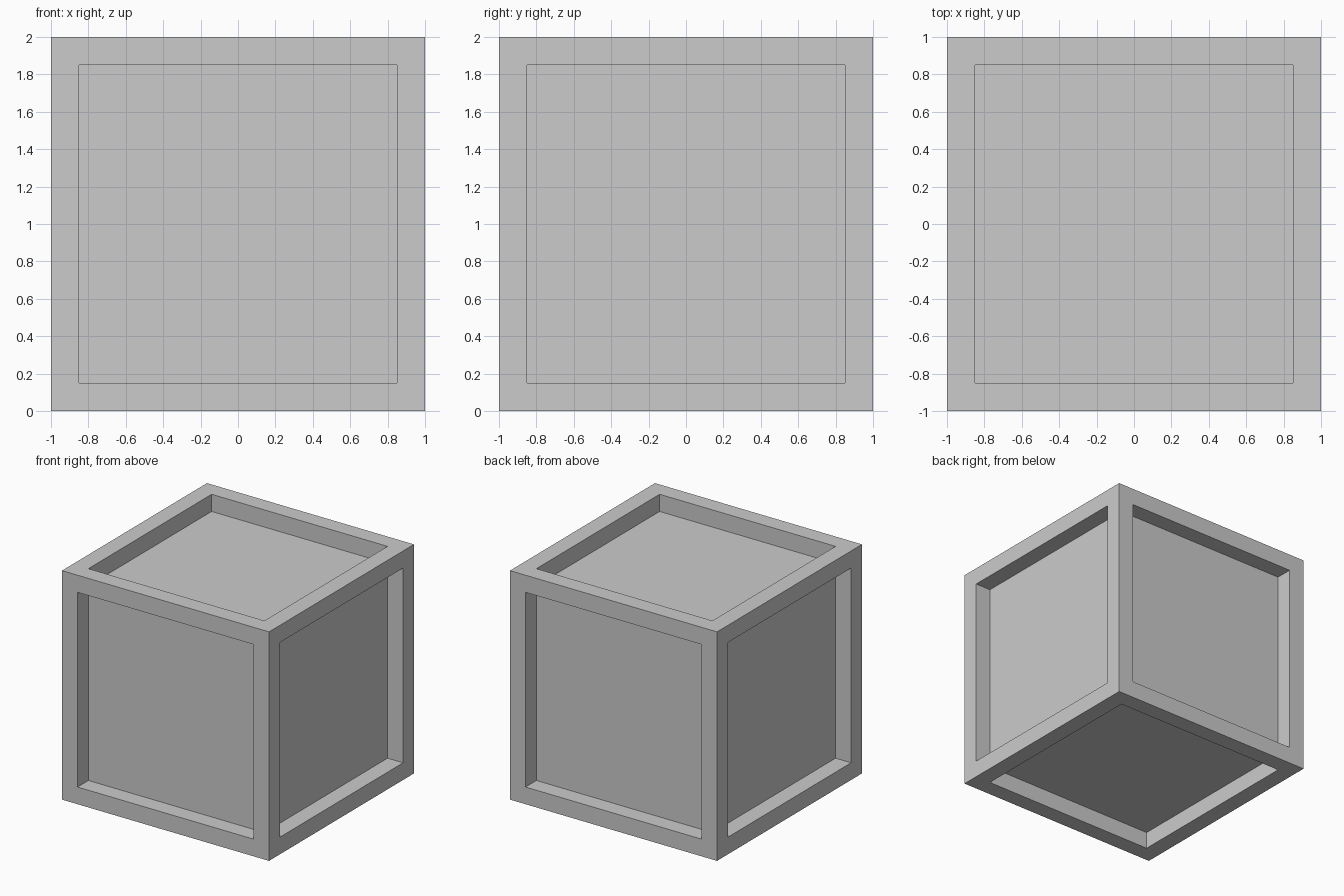
import bpy, bmesh
from mathutils import Matrix

if "Cube" in bpy.data.objects:
    bpy.data.objects.remove(bpy.data.objects["Cube"])

SIZE, FRAME, DEPTH = 2.0, 0.15, 0.15

# Crate: cube with a square recessed panel in each of its six sides
bm = bmesh.new()
bmesh.ops.create_cube(bm, size=SIZE, matrix=Matrix.Translation((0, 0, SIZE / 2)))
panels = list(bm.faces)

# Frame border around each panel
bmesh.ops.inset_individual(bm, faces=panels, thickness=FRAME, use_even_offset=True)

# Sink the panels straight inward
for panel in panels:
    inward = -panel.normal.copy() * DEPTH
    sunk = bmesh.ops.extrude_discrete_faces(bm, faces=[panel])["faces"][0]
    bmesh.ops.translate(bm, verts=list(sunk.verts), vec=inward)

bm.normal_update()
mesh = bpy.data.meshes.new("crate")
bm.to_mesh(mesh)
bm.free()
bpy.context.collection.objects.link(bpy.data.objects.new("crate", mesh))
